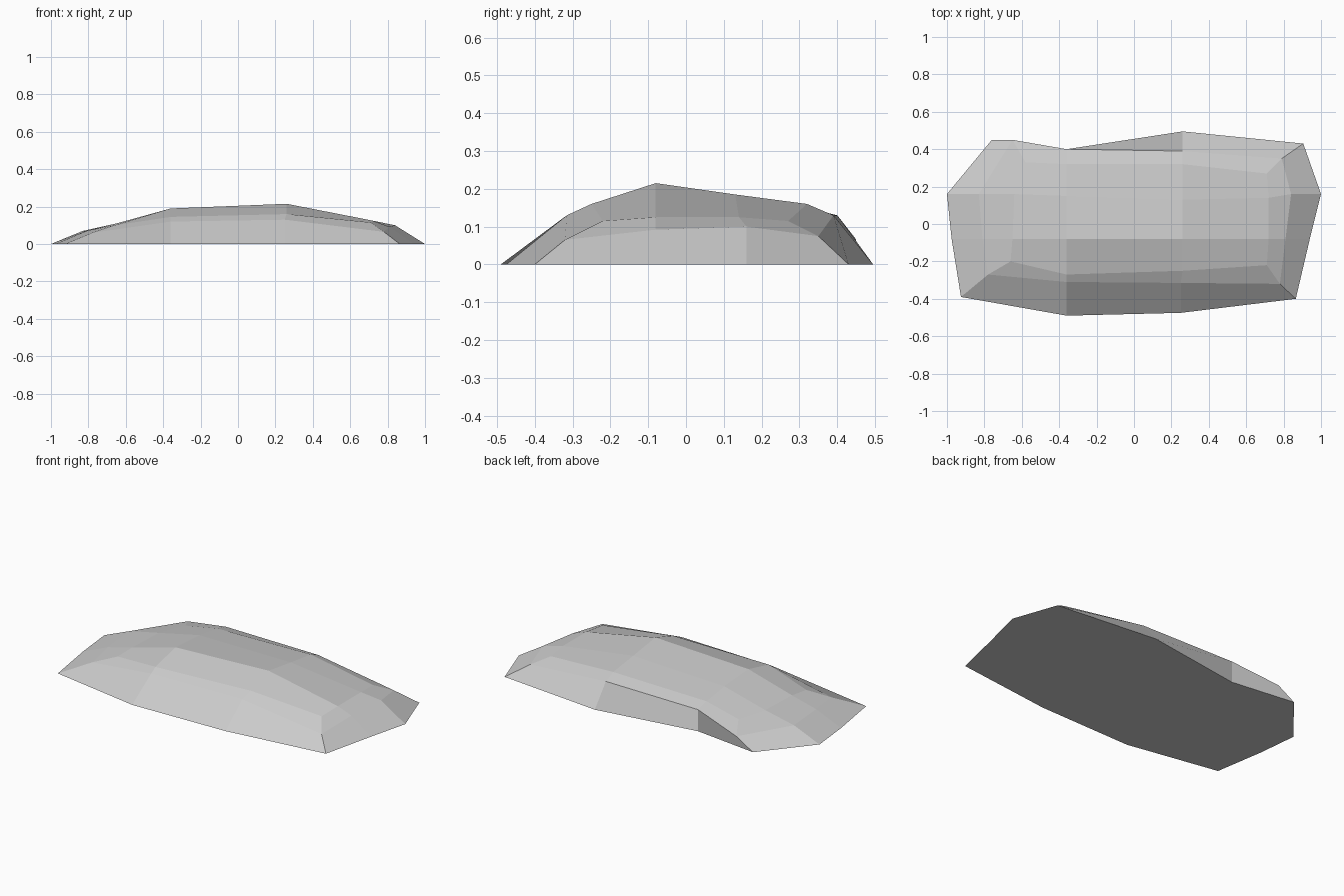
import bpy
import bmesh

default_cube = bpy.data.objects.get("Cube")
if default_cube:
    bpy.data.objects.remove(default_cube, do_unlink=True)


def make_material(name, colour):
    material = bpy.data.materials.new(name)
    material.use_nodes = True
    material.diffuse_color = colour
    shader = material.node_tree.nodes["Principled BSDF"]
    shader.inputs["Base Color"].default_value = colour
    return material


def border(grid):
    """Walk round the edge of a square grid of vertices, anticlockwise."""
    last = len(grid) - 1
    front = [column[0] for column in grid]
    right = [grid[last][row] for row in range(1, last)]
    back = [column[last] for column in reversed(grid)]
    left = [grid[0][row] for row in range(last - 1, 0, -1)]
    return front + right + back + left


def bridge(mesh, lower, upper):
    """Join two rings of equal length with a band of faces."""
    count = len(lower)
    for here in range(count):
        after = (here + 1) % count
        mesh.faces.new((lower[here], lower[after], upper[after], upper[here]))


# Crown: four ribs from right to left, each running front to back
crown_ribs = [
    [(-.66, -.20, .10), (-.65, -.08, .11), (-.64, .16, .11), (-.58, .33, .105)],
    [(-.36, -.27, .145), (-.36, -.08, .19), (-.36, .15, .175), (-.36, .32, .15)],
    [(.26, -.25, .16), (.26, -.08, .215), (.26, .13, .185), (.26, .32, .16)],
    [(.71, -.22, .115), (.72, -.08, .125), (.72, .14, .125), (.71, .27, .115)],
]

# Shoulder: ring around the crown, anticlockwise from the front corner
shoulder_ring = [
    (-.78, -.27, .06), (-.36, -.31, .12), (.25, -.315, .13), (.78, -.32, .065),
    (.81, -.08, .092), (.84, .16, .10),
    (.79, .35, .075), (.26, .39, .13), (-.36, .40, .13), (-.65, .45, .066),
    (-.83, .16, .07), (-.81, -.08, .07),
]

# Foot: outline on the ground, in the same order
foot_ring = [
    (-.925, -.39), (-.36, -.49), (.25, -.475), (.865, -.40),
    (.94, -.08), (1, .16),
    (.905, .43), (.26, .495), (-.36, .40), (-.76, .45),
    (-1, .16), (-.975, -.08),
]

mesh = bmesh.new()
crown = [[mesh.verts.new(point) for point in rib] for rib in crown_ribs]
shoulder = [mesh.verts.new(point) for point in shoulder_ring]
foot = [mesh.verts.new((x, y, 0)) for x, y in foot_ring]

# Fill the crown between neighbouring ribs
for near, far in zip(crown, crown[1:]):
    for row in range(len(near) - 1):
        mesh.faces.new((near[row], far[row], far[row + 1], near[row + 1]))

# Sloping sides and flat underside
bridge(mesh, shoulder, border(crown))
bridge(mesh, foot, shoulder)
mesh.faces.new(list(reversed(foot)))
bmesh.ops.recalc_face_normals(mesh, faces=mesh.faces[:])

rock_data = bpy.data.meshes.new("flat_rock")
mesh.to_mesh(rock_data)
mesh.free()
rock_data.materials.append(make_material("stone grey", (.6, .6, .6, 1)))
rock = bpy.data.objects.new("flat_rock", rock_data)
bpy.context.collection.objects.link(rock)
